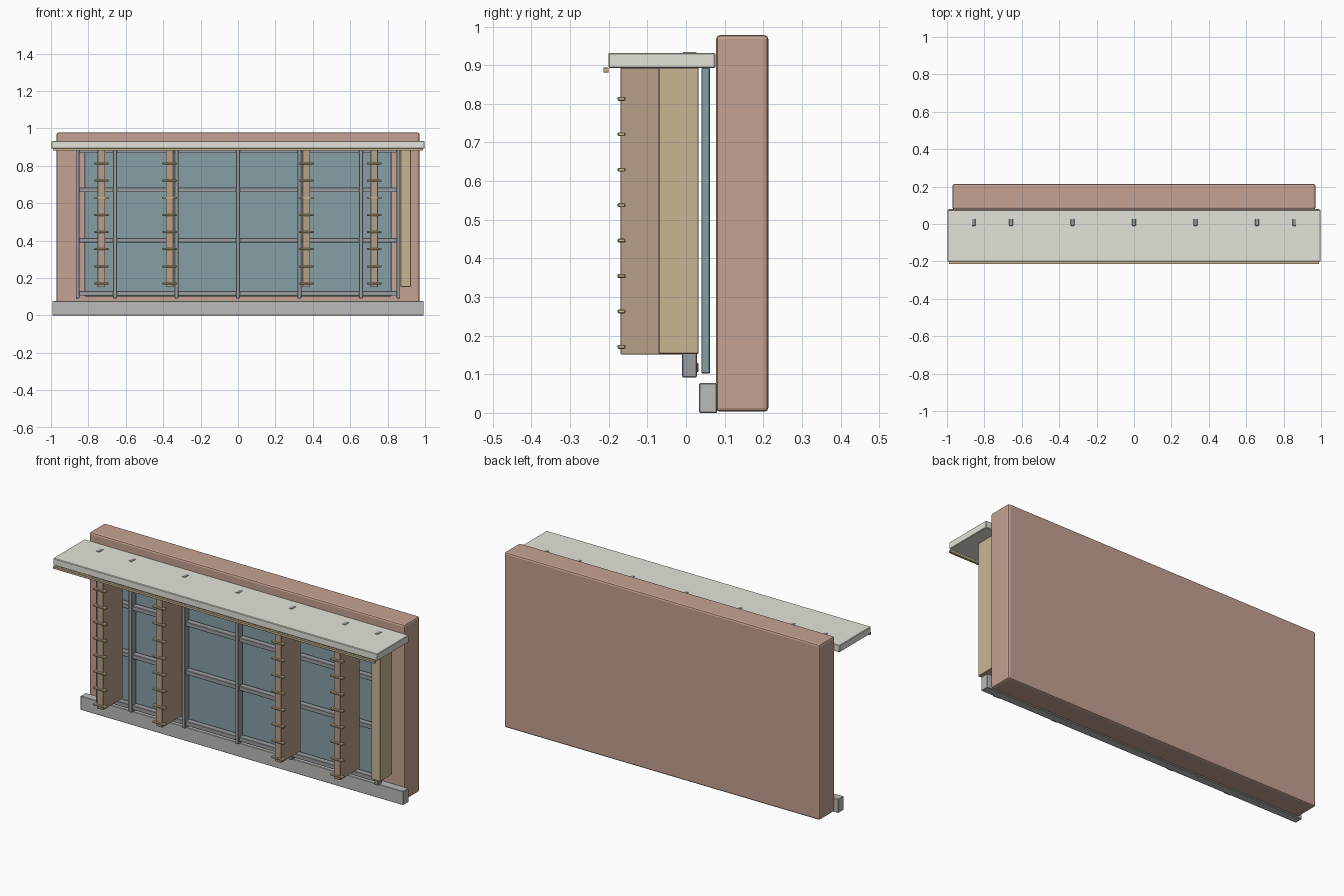
import bpy


def material(name, rgb):
    m = bpy.data.materials.new(name)
    m.diffuse_color = (*rgb, 1)
    return m


BRICK = material("brick", (0.56, 0.36, 0.29))
CREAM = material("cream", (0.78, 0.77, 0.70))
STONE = material("stone", (0.50, 0.50, 0.49))
STEEL = material("steel", (0.33, 0.34, 0.36))
GLASS = material("glass", (0.24, 0.35, 0.38))
WOOD = material("wood", (0.48, 0.35, 0.25))
OAK = material("oak", (0.58, 0.47, 0.29))


def box(name, x, y, z, mat, bevel=0.0, segments=1):
    """Box from (min, max) ranges on each axis."""
    bpy.ops.mesh.primitive_cube_add(
        size=1, location=[(a + b) / 2 for a, b in (x, y, z)])
    ob = bpy.context.object
    ob.name = name
    ob.scale = [b - a for a, b in (x, y, z)]
    bpy.ops.object.transform_apply(location=False, rotation=False, scale=True)
    ob.data.materials.append(mat)
    if bevel:
        mod = ob.modifiers.new("bevel", 'BEVEL')
        mod.width = bevel
        mod.segments = segments
    return ob


# masonry wall, plinth and canopy
box("back_wall", (-0.97, 0.97), (0.078, 0.213), (0.003, 0.978), BRICK, 0.01, 2)
box("plinth", (-0.993, 0.993), (0.034, 0.08), (0, 0.077), STONE, 0.002)
box("canopy_slab", (-0.998, 0.998), (-0.201, 0.076), (0.893, 0.932), CREAM, 0.003)
box("canopy_edge_trim", (-0.99, 0.99), (-0.214, -0.2), (0.881, 0.894), OAK, 0.001)

# glazing
box("glass_panel", (-0.82, 0.82), (0.04, 0.062), (0.102, 0.893), GLASS, 0.002)

# steel frame grid
for x in (-0.857, -0.657, -0.329, 0, 0.329, 0.657, 0.857):
    box("mullion", (x - 0.01, x + 0.01), (-0.01, 0.028), (0.092, 0.934), STEEL, 0.002)
for z in (0.118, 0.402, 0.671, 0.882):
    box("rail", (-0.85, 0.85), (-0.002, 0.032), (z - 0.012, z + 0.012), STEEL, 0.002)

# timber fins with small cross tabs
for x in (-0.73, -0.366, 0.366, 0.728):
    box("fin", (x - 0.02, x + 0.02), (-0.17, 0.0), (0.151, 0.894), WOOD, 0.002)
    for i in range(8):
        z = 0.171 + i * 0.0917
        box("fin_tab", (x - 0.039, x + 0.039), (-0.177, -0.157),
            (z - 0.005, z + 0.005), OAK, 0.002)

# single end post on the right
box("end_post", (0.87, 0.925), (-0.071, 0.033), (0.153, 0.894), OAK, 0.002)
